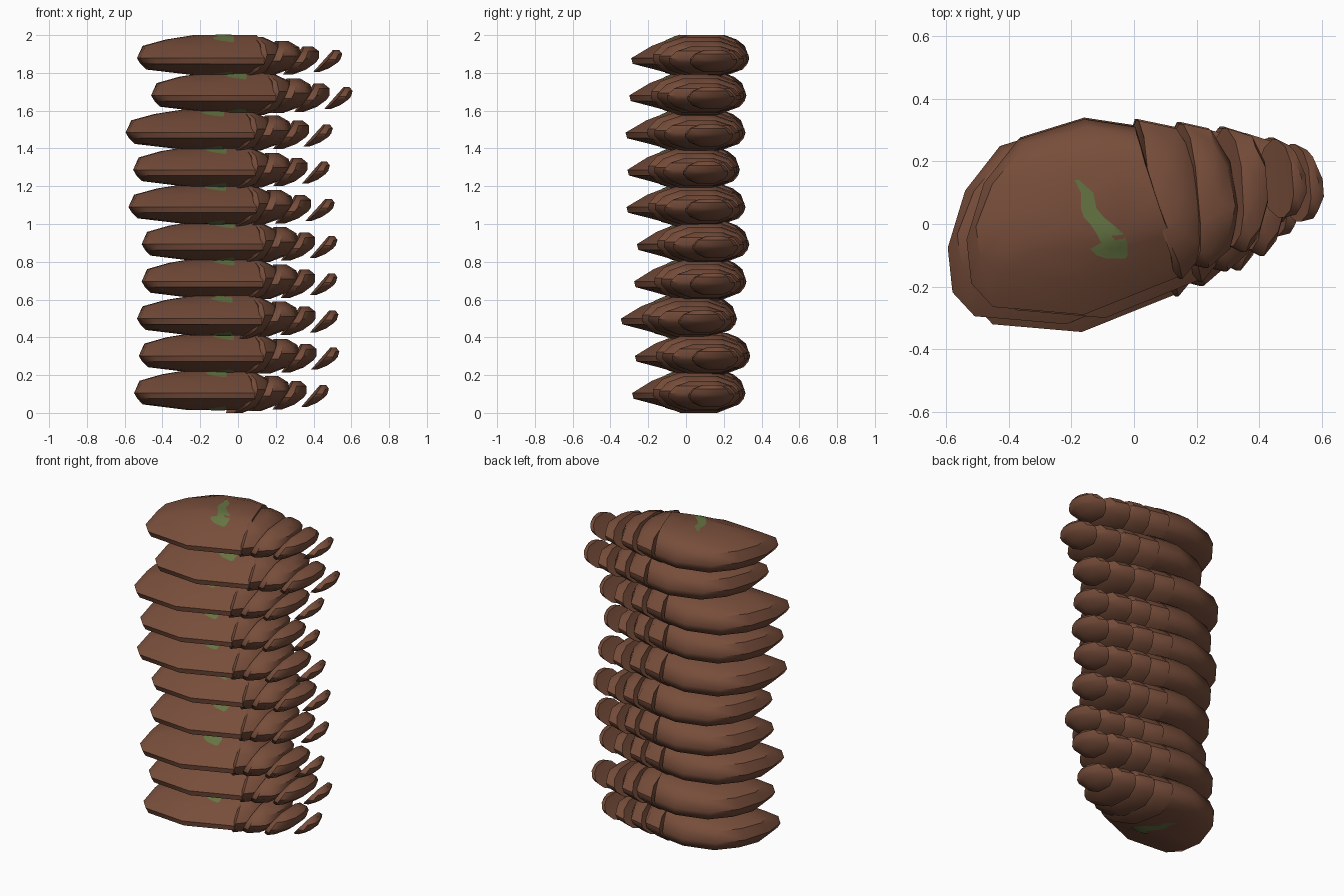
import bpy, bmesh, math
from mathutils import Vector
from mathutils.bvhtree import BVHTree

if "Cube" in bpy.data.objects:
    bpy.data.objects.remove(bpy.data.objects["Cube"])


def material(name, rgb):
    m = bpy.data.materials.new(name)
    m.diffuse_color = (*rgb, 1)
    m.use_nodes = True
    m.node_tree.nodes["Principled BSDF"].inputs["Base Color"].default_value = m.diffuse_color
    return m


BROWN = material("brown", (0.185, 0.075, 0.043))
GREEN = material("moss green", (0.13, 0.175, 0.055))


def finish(bm, name, mat):
    bmesh.ops.recalc_face_normals(bm, faces=bm.faces)
    me = bpy.data.meshes.new(name)
    bm.to_mesh(me)
    me.materials.append(mat)
    me.shade_smooth()
    me.set_sharp_from_angle(angle=math.radians(42))
    return me


def layered(outline, center, rings, shear=0.0, dz=0.0):
    """Stack scaled copies of a plan outline; ring = z, left, right, front, back scale."""
    cx, cy = center
    bm = bmesh.new()
    loops = []
    for z, l, r, f, b in rings:
        loops.append([bm.verts.new((cx + (x - cx) * (l if x < cx else r) + shear * z,
                                    cy + (y - cy) * (f if y < cy else b), z + dz))
                      for x, y in outline])
    n = len(outline)
    for a, c in zip(loops, loops[1:]):
        for i in range(n):
            j = (i + 1) % n
            bm.faces.new((a[i], a[j], c[j], c[i]))
    bm.faces.new(loops[0])
    bm.faces.new(loops[-1])
    bmesh.ops.recalc_face_normals(bm, faces=bm.faces)
    return bm


# Large body block
body_outline = [(0.14, -0.17), (-0.16, -0.29), (-0.45, -0.265), (-0.52, -0.19), (-0.535, -0.05),
                (-0.48, 0.13), (-0.37, 0.27), (-0.16, 0.335), (0.005, 0.31), (0.07, 0.09)]
body_rings = [(-0.100, 0.50, 0.50, 0.40, 0.50), (-0.070, 0.92, 0.80, 0.68, 0.85),
              (-0.040, 0.97, 1.00, 0.98, 0.96), (-0.010, 1.00, 1.00, 1.00, 1.00),
              (0.055, 0.95, 0.85, 0.72, 0.90), (0.088, 0.75, 0.70, 0.50, 0.72),
              (0.112, 0.50, 0.45, 0.36, 0.45)]
body_bm = layered(body_outline, (0.065, 0.1), body_rings)
tree = BVHTree.FromBMesh(body_bm)
parts = [("body", finish(body_bm, "body", BROWN))]

# Four tapering plates: outline, shear, half height, vertical offset
plates = [
    ([(0.01, 0.33), (0.13, 0.305), (0.20, 0.20), (0.24, 0.05), (0.22, -0.09),
      (0.15, -0.175), (0.12, -0.15)], 0.3, 0.108, -0.007),
    ([(0.15, 0.32), (0.24, 0.30), (0.30, 0.20), (0.33, 0.05), (0.30, -0.08),
      (0.23, -0.14), (0.19, -0.13)], 0.5, 0.092, -0.012),
    ([(0.29, 0.305), (0.37, 0.28), (0.41, 0.20), (0.42, 0.07), (0.39, -0.04),
      (0.35, -0.09), (0.31, -0.07)], 0.7, 0.075, -0.022),
    ([(0.45, 0.27), (0.49, 0.25), (0.53, 0.16), (0.535, 0.09), (0.51, 0.03),
      (0.47, 0.02)], 0.9, 0.058, -0.025)]
profile = [(-1, 0.4), (-0.65, 0.8), (-0.15, 1), (0.15, 1), (0.65, 0.8), (1, 0.4)]
for k, (outline, shear, h, dz) in enumerate(plates):
    ys = [p[1] for p in outline]
    c = (min(p[0] for p in outline), (max(ys) + min(ys)) / 2)
    bm = layered(outline, c, [(t * h, 1, s, s, s) for t, s in profile], shear, dz)
    parts.append((f"tail_plate_{k + 1}", finish(bm, f"tail_plate_{k + 1}", BROWN)))

# Green patches laid on the top and bottom of the body
rows = [(0.14, -0.19, -0.175), (0.10, -0.17, -0.13), (0.05, -0.17, -0.12), (0.02, -0.16, -0.095),
        (0.0, -0.14, -0.07), (-0.03, -0.12, -0.035), (-0.06, -0.105, -0.02), (-0.08, -0.14, -0.02),
        (-0.10, -0.12, -0.02), (-0.11, -0.09, -0.03)]
for name, side in (("top_patch", 1), ("bottom_patch", -1)):
    bm = bmesh.new()
    grid = []
    for y, x0, x1 in rows:
        line = []
        for i in range(5):
            x = x0 + (x1 - x0) * i / 4
            hit = tree.ray_cast(Vector((x, y, side)), Vector((0, 0, -side)))[0]
            line.append(bm.verts.new((x, y, hit.z + 0.003 * side)))
        grid.append(line)
    for a, b in zip(grid, grid[1:]):
        for i in range(4):
            q = (a[i], b[i], b[i + 1], a[i + 1])
            bm.faces.new(q if side > 0 else q[::-1])
    me = bpy.data.meshes.new(name)
    bm.to_mesh(me)
    me.materials.append(GREEN)
    me.shade_smooth()
    parts.append((name, me))

# Stack of ten units, bottom to top: x range and y range of each
extents = [(-0.55, 0.465, -0.285, 0.315), (-0.525, 0.52, -0.27, 0.34), (-0.535, 0.515, -0.345, 0.27),
           (-0.51, 0.51, -0.275, 0.32), (-0.51, 0.51, -0.26, 0.335), (-0.58, 0.495, -0.315, 0.315),
           (-0.555, 0.47, -0.31, 0.285), (-0.595, 0.485, -0.32, 0.315), (-0.46, 0.59, -0.30, 0.32),
           (-0.535, 0.535, -0.29, 0.335)]
for i, (x0, x1, y0, y1) in enumerate(extents):
    sx, sy = (x1 - x0) / 1.07, (y1 - y0) / 0.625
    for name, me in parts:
        ob = bpy.data.objects.new(f"{name}_{i + 1}", me)
        ob.scale = (sx, sy, 1)
        ob.location = (x0 + 0.535 * sx, y0 + 0.29 * sy, 0.115 + 0.197 * i)
        bpy.context.collection.objects.link(ob)
